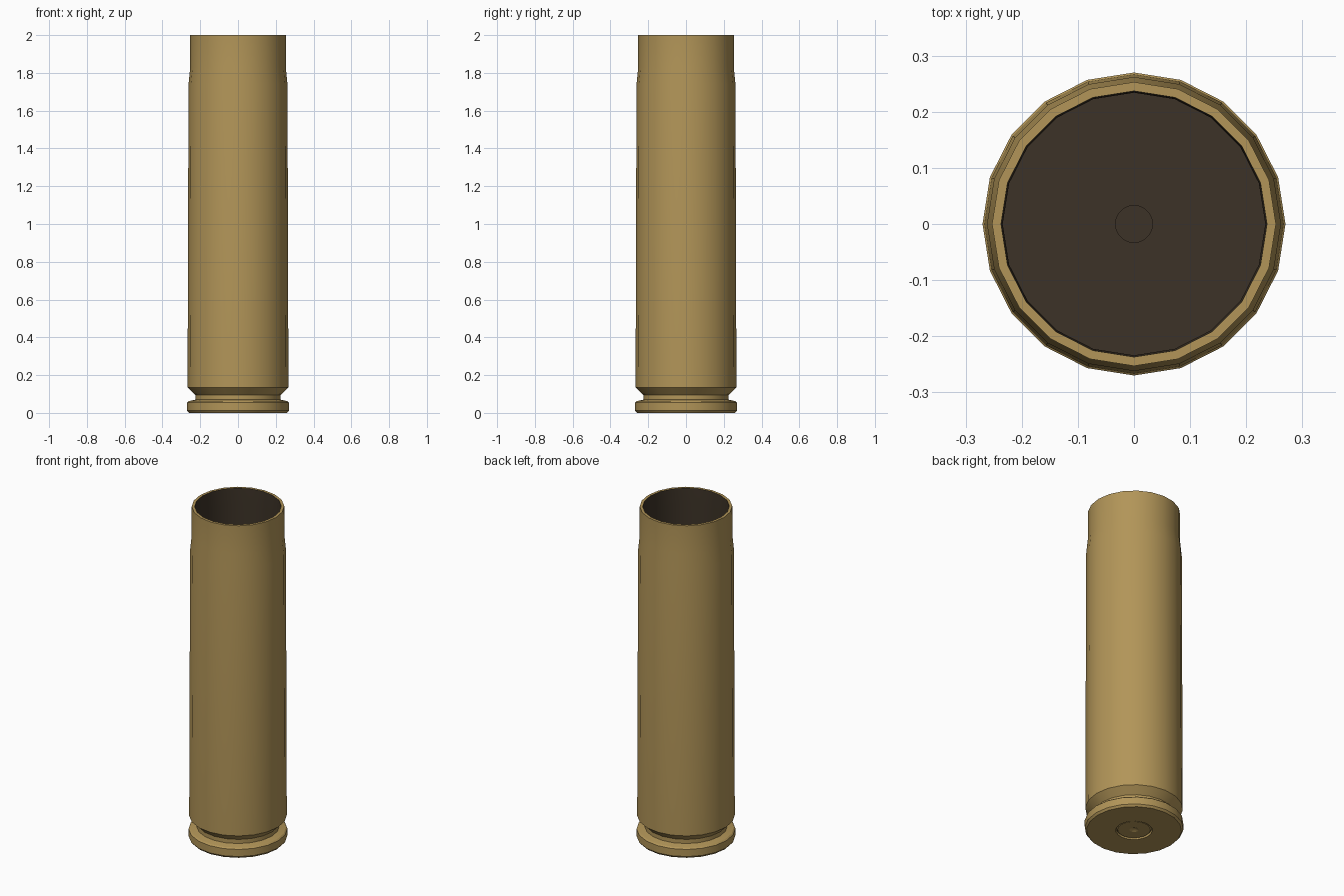
import bpy
import bmesh
import math

if "Cube" in bpy.data.objects:
    bpy.data.objects.remove(bpy.data.objects["Cube"], do_unlink=True)

SIDES = 20


def make_material(name, colour):
    mat = bpy.data.materials.new(name)
    mat.use_nodes = True
    mat.diffuse_color = colour
    bsdf = mat.node_tree.nodes["Principled BSDF"]
    bsdf.inputs["Base Color"].default_value = colour
    bsdf.inputs["Roughness"].default_value = 0.6
    return mat


def lathe(name, profile, materials, is_dark, closed):
    """Spin (radius, z) points about z; open profiles start and end on the axis."""
    bm = bmesh.new()
    rings = []
    for r, z in profile:
        if r == 0:
            rings.append([bm.verts.new((0, 0, z))] * SIDES)
        else:
            angles = [2 * math.pi * i / SIDES for i in range(SIDES)]
            rings.append([bm.verts.new((r * math.cos(a), r * math.sin(a), z)) for a in angles])
    pairs = list(zip(rings, rings[1:]))
    if closed:
        pairs.append((rings[-1], rings[0]))
    for low, high in pairs:
        for i in range(SIDES):
            j = (i + 1) % SIDES
            bm.faces.new(dict.fromkeys((low[i], low[j], high[j], high[i])))
    bmesh.ops.recalc_face_normals(bm, faces=bm.faces)
    for face in bm.faces:
        c = face.calc_center_median()
        face.material_index = int(is_dark(math.hypot(c.x, c.y), c.z))
    mesh = bpy.data.meshes.new(name)
    bm.to_mesh(mesh)
    bm.free()
    for mat in materials:
        mesh.materials.append(mat)
    obj = bpy.data.objects.new(name, mesh)
    bpy.context.collection.objects.link(obj)
    bpy.ops.object.select_all(action="DESELECT")
    obj.select_set(True)
    bpy.context.view_layer.objects.active = obj
    bpy.ops.object.shade_smooth_by_angle(angle=math.radians(25))
    return obj


brass = make_material("brass", (0.445, 0.301, 0.098, 1))
soot = make_material("dark interior", (0.045, 0.032, 0.02, 1))

# Case: primer pocket, rim, groove, tapered body, mouth, cavity and flash hole
case_profile = [
    (0.1, 0.08), (0.1, 0),
    (0.26, 0), (0.27, 0.012), (0.27, 0.055), (0.262, 0.062),
    (0.226, 0.07), (0.226, 0.095), (0.267, 0.135),
    (0.262, 1.74), (0.253, 1.83), (0.253, 2),
    (0.237, 2), (0.234, 1.9), (0.234, 0.2),
    (0.033, 0.2), (0.033, 0.08),
]
lathe("case", case_profile, [brass, soot],
      lambda r, z: r < 0.24 and 0.1 < z < 1.999, closed=True)

# Primer: shallow cup seated in the base, with a central dent
primer_profile = [
    (0, 0.012), (0.012, 0.01), (0.025, 0.004),
    (0.09, 0.004), (0.096, 0.01), (0.096, 0.079), (0, 0.079),
]
lathe("primer", primer_profile, [brass, soot], lambda r, z: z > 0.07, closed=False)
